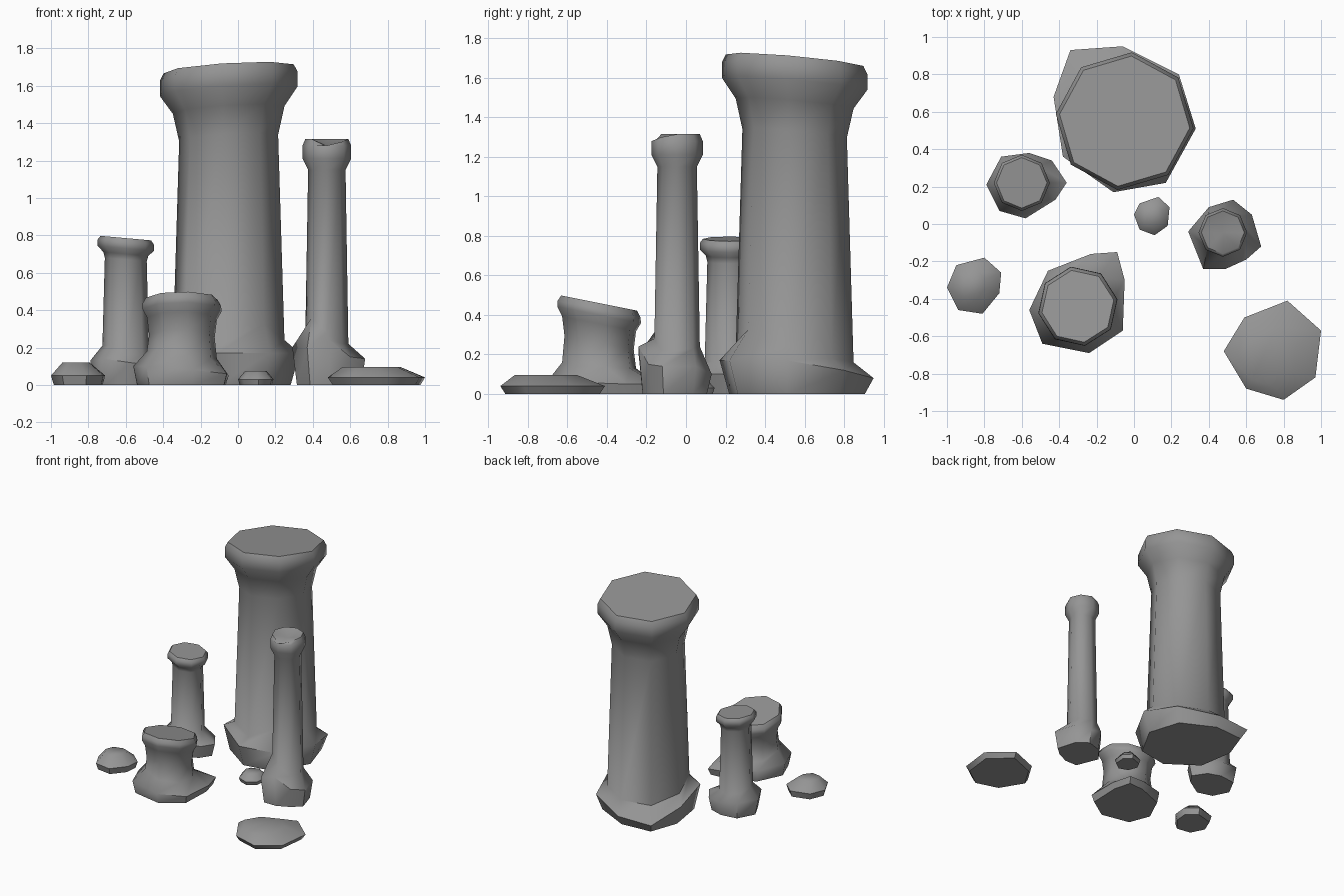
import bpy, bmesh, math
from mathutils import Vector

SIDES = 8

cube = bpy.data.objects.get("Cube")
if cube:
    bpy.data.objects.remove(cube, do_unlink=True)

stone = bpy.data.materials.new("grey_stone")
stone.use_nodes = True
GREY = (0.3, 0.3, 0.3, 1)
stone.diffuse_color = GREY
stone.node_tree.nodes["Principled BSDF"].inputs["Base Color"].default_value = GREY


def loft(name, rings, tip=None, crease_angle=52):
    """Skin a stack of rings, closing the top flat or with a centre point."""
    bm = bmesh.new()
    loops = [[bm.verts.new(point) for point in ring] for ring in rings]
    for low, high in zip(loops, loops[1:]):
        for i in range(len(low)):
            j = (i + 1) % len(low)
            bm.faces.new((low[i], low[j], high[j], high[i]))
    bm.faces.new(list(reversed(loops[0])))
    top = loops[-1]
    if tip is None:
        bm.faces.new(top)
    else:
        centre = bm.verts.new(tip)
        for i in range(len(top)):
            bm.faces.new((top[i], top[(i + 1) % len(top)], centre))
    bmesh.ops.recalc_face_normals(bm, faces=bm.faces[:])
    mesh = bpy.data.meshes.new(name)
    bm.to_mesh(mesh)
    bm.free()
    mesh.materials.append(stone)
    obj = bpy.data.objects.new(name, mesh)
    bpy.context.collection.objects.link(obj)
    bpy.ops.object.select_all(action='DESELECT')
    obj.select_set(True)
    bpy.context.view_layer.objects.active = obj
    bpy.ops.object.shade_smooth_by_angle(angle=math.radians(crease_angle))
    return obj


def ring(centre, radius, height, start, slope=(0, 0)):
    """Regular ring tilted by the x and y slope."""
    points = []
    for i in range(SIDES):
        angle = math.radians(start + i * 360 / SIDES)
        x, y = radius * math.cos(angle), radius * math.sin(angle)
        points.append(Vector((centre[0] + x, centre[1] + y,
                              height + slope[0] * x + slope[1] * y)))
    return points


def shrink(points, factor, height):
    """Scale an outline about its middle and lay it at one height."""
    middle = sum(points, Vector()) / len(points)
    result = [middle + (p - middle) * factor for p in points]
    for p in result:
        p.z = height
    return result


def column(name, centre, start, foot, creases, foot_radius, profile, slope,
           foot_scale=0.88, dish=None, rim_wobble=None):
    """Rough stone foot, tapering shaft and swollen cap."""
    outline = [Vector(p) for p in foot]
    collar = ring(centre, foot_radius, 0, start)
    for p, height in zip(collar, creases):
        p.z = height
    rings = [shrink(outline, foot_scale, 0), outline, collar]
    rings += [ring(centre, r, z, start, slope) for r, z in profile]
    for i, lift in (rim_wobble or {}).items():
        rings[-1][i].z += lift
    tip = Vector((centre[0], centre[1], dish)) if dish else None
    loft(name, rings, tip)


def flat_rock(name, outline, rim, height, top_scale=0.6, shift=(0, 0)):
    """Low slab with a gently domed top."""
    edge = [Vector((x, y, rim)) for x, y in outline]
    base = shrink(edge, 0.9, 0)
    top = shrink(edge, top_scale, height)
    offset = Vector((shift[0], shift[1], 0))
    loft(name, [base, edge, [p + offset for p in top]])


# Large pillar
column("large_pillar", (-0.05, 0.55), -6,
       [(0.33, 0.51, 0.17), (0.24, 0.8, 0.12), (-0.06, 0.95, 0.08), (-0.34, 0.93, 0.07),
        (-0.43, 0.68, 0.15), (-0.38, 0.36, 0.2), (-0.11, 0.17, 0.17), (0.17, 0.22, 0.17)],
       [0.24, 0.18, 0.16, 0.15, 0.2, 0.25, 0.22, 0.33], 0.3,
       [(0.266, 1.32), (0.3, 1.47), (0.37, 1.57), (0.37, 1.65), (0.35, 1.69)],
       (0.06, -0.09))

# Tall thin pillar with a dished top
column("thin_pillar", (0.475, -0.045), 0,
       [(0.68, -0.12, 0.14), (0.63, 0.05, 0.14), (0.53, 0.13, 0.1), (0.4, 0.09, 0.15),
        (0.29, -0.04, 0.2), (0.37, -0.24, 0.2), (0.49, -0.24, 0.24), (0.6, -0.19, 0.15)],
       [0.22, 0.23, 0.24, 0.25, 0.27, 0.36, 0.28, 0.22], 0.115,
       [(0.1, 1.15), (0.13, 1.21), (0.13, 1.28), (0.115, 1.315)],
       (0, 0), dish=1.28, rim_wobble={6: -0.04, 7: -0.015})

# Medium pillar
column("medium_pillar", (-0.6, 0.22), 0,
       [(-0.36, 0.22, 0.1), (-0.44, 0.34, 0.1), (-0.56, 0.38, 0.11), (-0.71, 0.36, 0.13),
        (-0.79, 0.21, 0.13), (-0.72, 0.07, 0.14), (-0.58, 0.03, 0.12), (-0.42, 0.13, 0.1)],
       [0.17, 0.17, 0.17, 0.18, 0.21, 0.21, 0.17, 0.16], 0.125,
       [(0.112, 0.67), (0.12, 0.7), (0.15, 0.73), (0.15, 0.765), (0.135, 0.785)],
       (-0.09, 0))

# Broken stub
column("stub_pillar", (-0.3, -0.44), 10,
       [(-0.05, -0.3, 0.05), (-0.09, -0.15, 0.05), (-0.23, -0.16, 0.06), (-0.46, -0.25, 0.09),
        (-0.56, -0.46, 0.1), (-0.49, -0.64, 0.1), (-0.24, -0.69, 0.08), (-0.06, -0.57, 0.06)],
       [0.14, 0.13, 0.13, 0.14, 0.18, 0.2, 0.16, 0.14], 0.19,
       [(0.178, 0.26), (0.19, 0.355), (0.215, 0.4), (0.213, 0.43), (0.195, 0.46)],
       (0, -0.2), foot_scale=0.93)

# Loose rocks
flat_rock("left_rock", [(-1, -0.34), (-0.94, -0.46), (-0.81, -0.48), (-0.72, -0.37),
                        (-0.71, -0.26), (-0.8, -0.18), (-0.95, -0.22)], 0.05, 0.12,
          0.5, (-0.015, 0))
flat_rock("pebble", [(0, 0.05), (0.03, -0.03), (0.11, -0.06), (0.18, -0.01),
                     (0.19, 0.09), (0.13, 0.145), (0.03, 0.11)], 0.03, 0.075)
flat_rock("right_slab", [(0.48, -0.68), (0.6, -0.88), (0.8, -0.94), (0.97, -0.82),
                         (1, -0.57), (0.82, -0.41), (0.59, -0.5)], 0.04, 0.095,
          0.6, (-0.03, -0.03))
